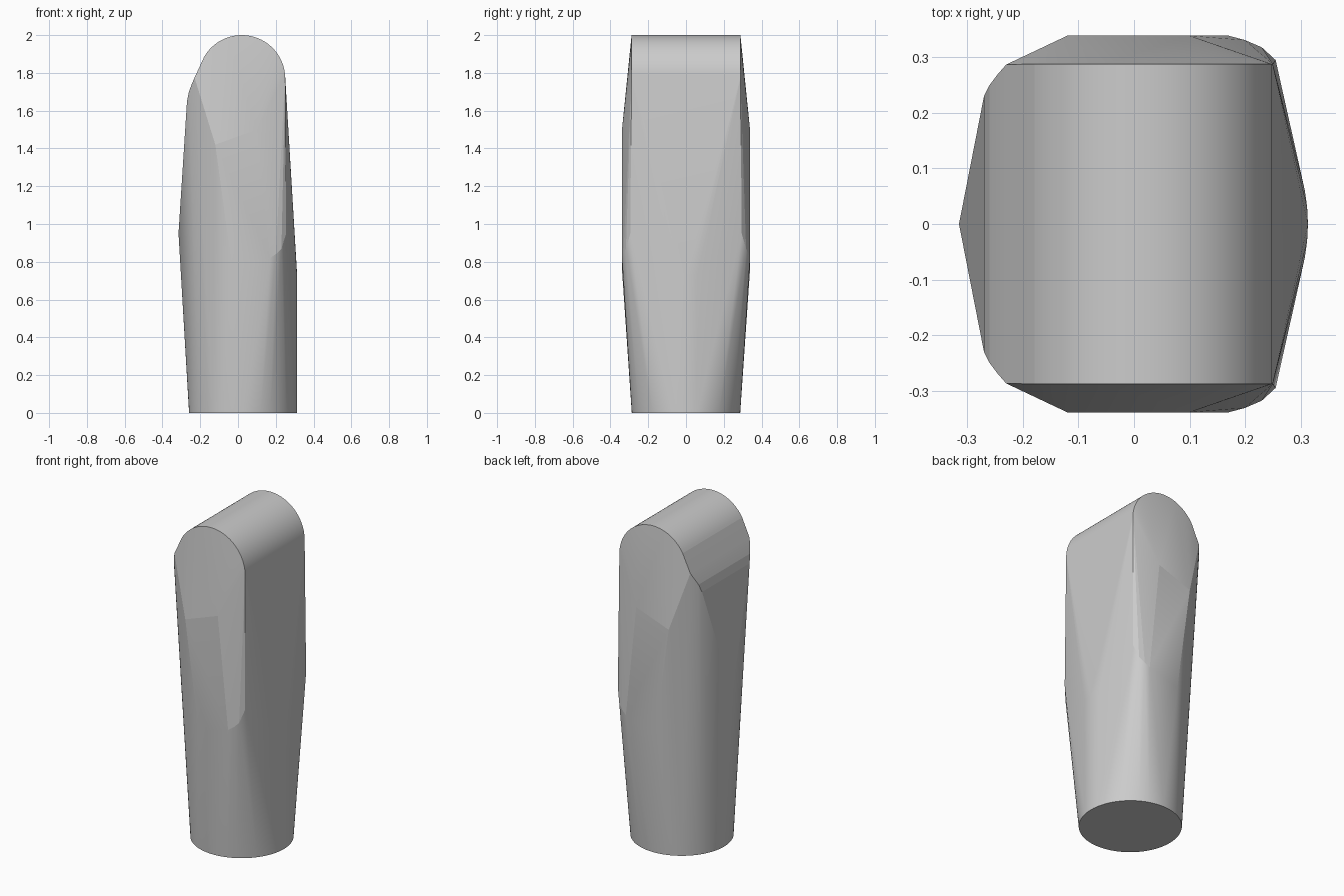
import bpy, bmesh, math

cube = bpy.data.objects.get("Cube")
if cube:
    bpy.data.objects.remove(cube, do_unlink=True)

grey = bpy.data.materials.new("plain grey")
grey.use_nodes = True
colour = (0.6, 0.6, 0.6, 1)
grey.diffuse_color = colour
grey.node_tree.nodes["Principled BSDF"].inputs["Base Color"].default_value = colour

points = []


def both_sides(x, y, z):
    """Add a point and its mirror across y."""
    points.extend([(x, y, z), (x, -y, z)])


# Round foot
for i in range(96):
    a = math.tau * i / 96
    points.append((0.027 + 0.286 * math.cos(a), 0.287 * math.sin(a), 0))

# Rounded ridge running front to back
for i in range(41):
    a = math.radians(i * 3.75)
    both_sides(0.02 + 0.23 * math.cos(a), 0.288, 1.77 + 0.23 * math.sin(a))

# Ridge shoulder, tapering inward on the right side
for x, y, z in [(-0.212, 0.288, 1.81), (-0.23, 0.287, 1.775),
                (-0.245, 0.27, 1.74), (-0.26, 0.25, 1.70), (-0.27, 0.23, 1.65)]:
    both_sides(x, y, z)

# Flat panels on front and back
for x, z in [(-0.12, 1.42), (0.10, 1.50), (0.17, 0.82), (-0.03, 0.76)]:
    both_sides(x, 0.339, z)

# Rounded lower corners beside the panels
for x, y, z in [(0.20, 0.331, 0.84), (0.23, 0.318, 0.87), (0.255, 0.295, 0.95)]:
    both_sides(x, y, z)

# Side bulges
points.append((-0.315, 0, 0.95))
for y in (0, 0.03, 0.06):
    both_sides(0.313 - 1.5 * y * y, y, 0.73)

# Wrap the points in one faceted shell
bm = bmesh.new()
for p in points:
    bm.verts.new(p)
bmesh.ops.remove_doubles(bm, verts=bm.verts, dist=0.0005)
hull = bmesh.ops.convex_hull(bm, input=bm.verts)
spare = [v for v in bm.verts if not v.link_faces]
bmesh.ops.delete(bm, geom=spare, context="VERTS")
bmesh.ops.dissolve_limit(bm, angle_limit=0.002, verts=bm.verts, edges=bm.edges)
bmesh.ops.recalc_face_normals(bm, faces=bm.faces)

mesh = bpy.data.meshes.new("faceted_body")
bm.to_mesh(mesh)
bm.free()
mesh.materials.append(grey)
body = bpy.data.objects.new("faceted_body", mesh)
bpy.context.collection.objects.link(body)

# Soften only the fine curved strips
bpy.context.view_layer.objects.active = body
body.select_set(True)
bpy.ops.object.shade_smooth_by_angle(angle=math.radians(4))
